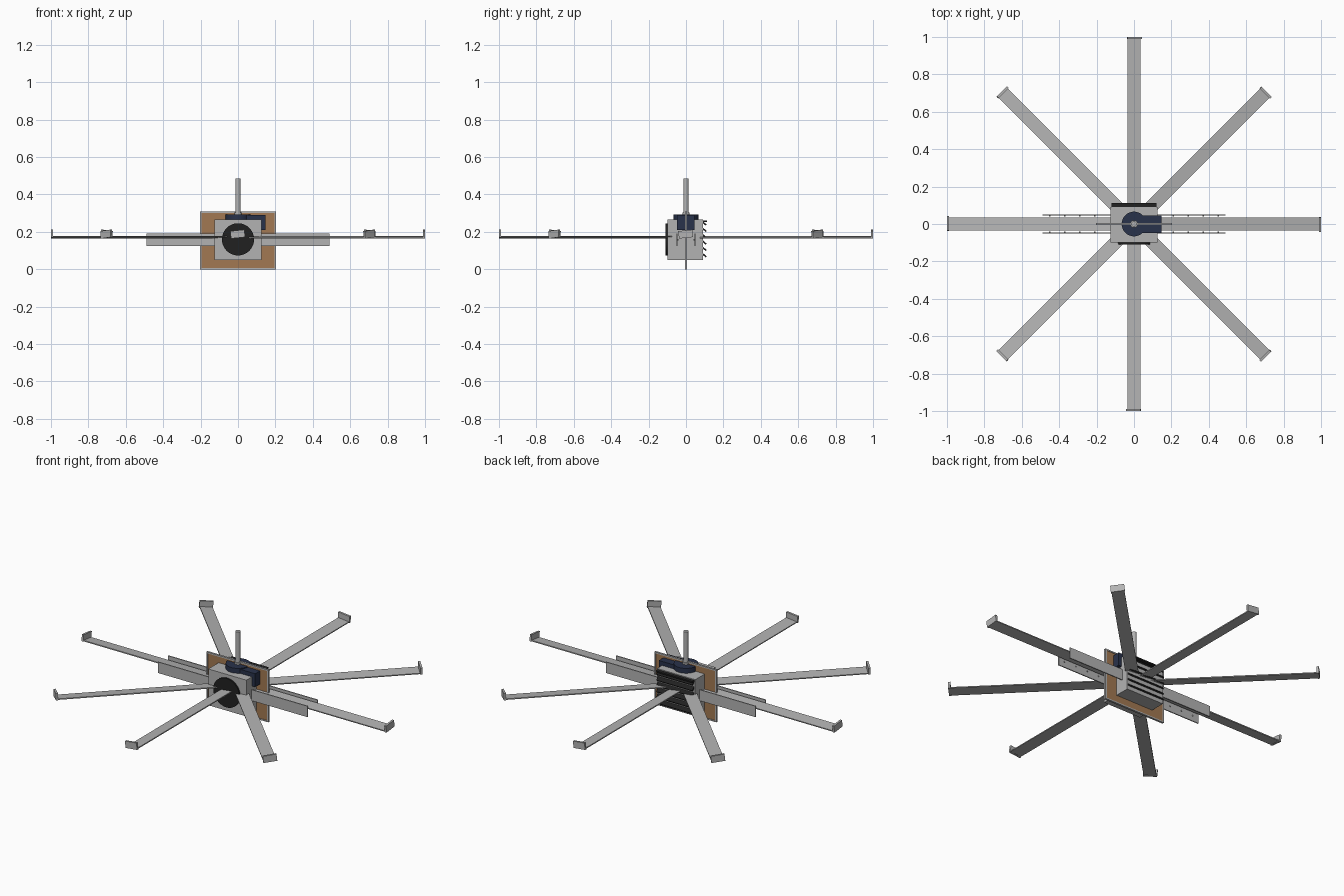
import bpy
from math import radians, pi
from mathutils import Matrix, Vector

cube = bpy.data.objects.get("Cube")
if cube:
    bpy.data.objects.remove(cube, do_unlink=True)


def material(name, rgb):
    m = bpy.data.materials.new(name)
    m.use_nodes = True
    m.diffuse_color = (*rgb, 1)
    m.node_tree.nodes["Principled BSDF"].inputs["Base Color"].default_value = (*rgb, 1)
    return m


metal = material("brushed grey metal", (0.45, 0.45, 0.45))
black = material("black plastic", (0.015, 0.015, 0.015))
navy = material("dark navy paint", (0.022, 0.032, 0.07))
tan = material("tan board", (0.36, 0.19, 0.085))


def finish(name, mat, matrix):
    ob = bpy.context.object
    ob.name = name
    ob.data.transform(matrix)
    ob.data.materials.append(mat)
    return ob


def box(name, lo, hi, mat, matrix=Matrix()):
    """Box between two corners, then moved by a matrix."""
    lo, hi = Vector(lo), Vector(hi)
    bpy.ops.mesh.primitive_cube_add(size=1)
    fit = Matrix.Translation((lo + hi) / 2) @ Matrix.Diagonal((*(hi - lo), 1))
    return finish(name, mat, matrix @ fit)


def cylinder(name, radius, depth, centre, mat, turn=Matrix(), sides=48):
    bpy.ops.mesh.primitive_cylinder_add(radius=radius, depth=depth, vertices=sides)
    ob = finish(name, mat, Matrix.Translation(centre) @ turn)
    bpy.ops.object.shade_smooth_by_angle(angle=radians(35))
    return ob


facing = Matrix.Rotation(pi / 2, 4, "X")

# Housing with round front intake
box("housing", (-.125, -.1, .05), (.125, .092, .265), metal)
cylinder("front_intake", .086, .01, (0, -.104, .16), black, facing)

# Slanted louvres on the back
for i in range(6):
    place = Matrix.Translation((0, .099, .074 + i * .034)) @ Matrix.Rotation(radians(-40), 4, "X")
    box(f"back_louvre_{i + 1}", (-.118, -.012, -.004), (.118, .012, .004), black, place)
box("louvre_header", (-.12, .09, .252), (.12, .113, .26), black)

# Upright board with a metal edge frame
box("board", (-.196, -.003, .008), (.196, .003, .302), tan)
for side in (-1, 1):
    x = side * .2
    box("frame_upright", (x - .004, -.006, 0), (x + .004, .006, .31), metal)
for z in (0, .302):
    box("frame_rail", (-.204, -.006, z), (.204, .006, z + .008), metal)

# Motor, control box and down rod
cylinder("motor", .066, .034, (0, 0, .277), navy)
box("control_box", (.045, -.048, .21), (.146, .046, .289), navy)
cylinder("rod_collar", .02, .012, (0, 0, .298), metal, sides=24)
cylinder("down_rod", .014, .22, (0, 0, .375), metal, sides=24)

# Long side rails with small studs
for side in (-1, 1):
    y = side * .048
    box("side_rail", (-.49, y - .003, .125), (.49, y + .003, .19), metal)
    for end in (-1, 1):
        for i in range(4):
            cylinder("rail_stud", .004, .006, (end * (.21 + i * .08), y - side * .005, .158),
                     metal, facing, 10)

# Eight pitched blades with upturned tips
for i in range(8):
    place = (Matrix.Rotation(i * pi / 4, 4, "Z") @ Matrix.Translation((0, 0, .172))
             @ Matrix.Rotation(radians(6), 4, "X"))
    box(f"blade_{i + 1}", (.06, -.035, -.003), (.992, .035, .003), metal, place)
    box(f"blade_tip_{i + 1}", (.988, -.038, -.004), (1, .038, .036), metal, place)
